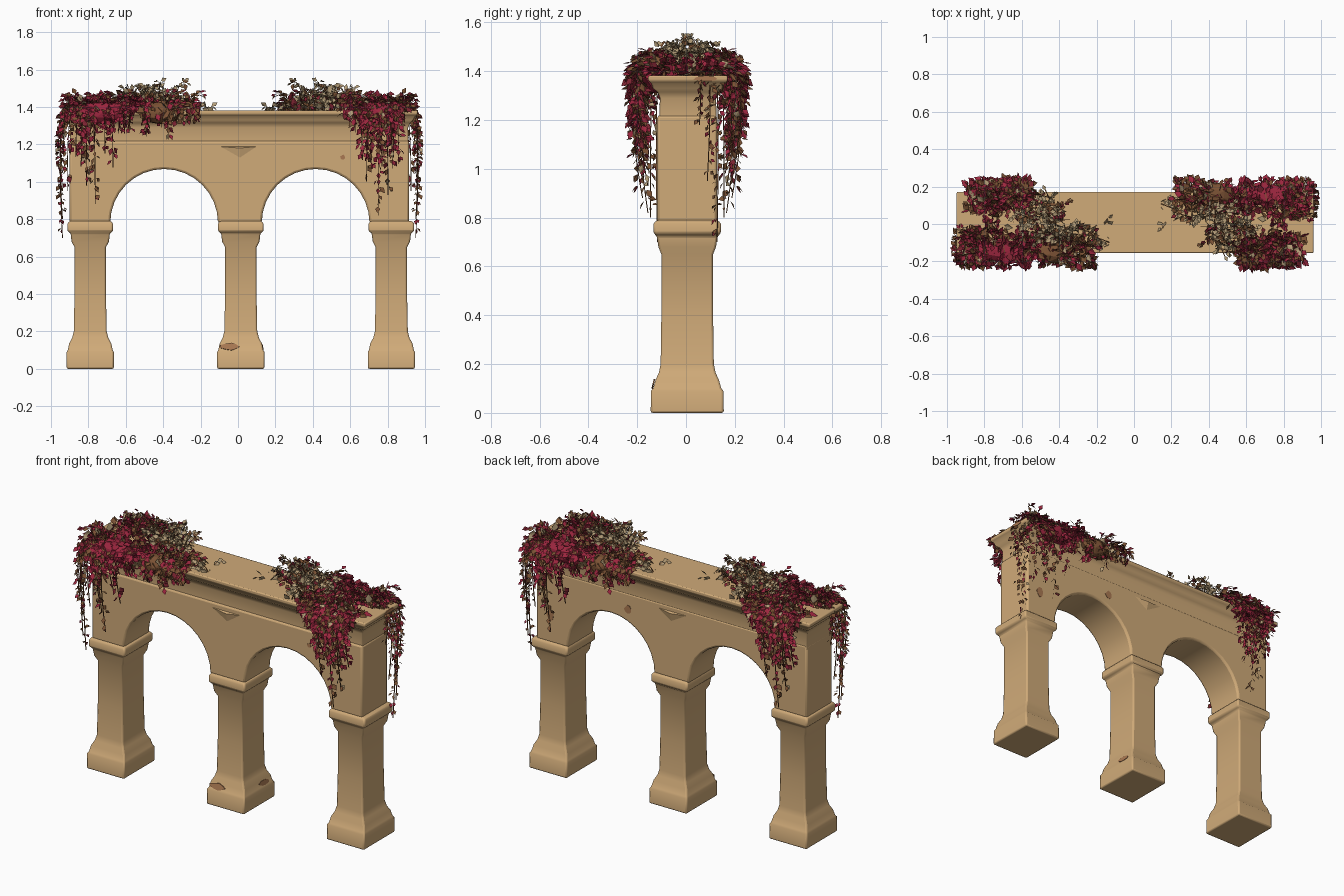
import bpy, bmesh, math, random
from mathutils import Vector, Matrix
from mathutils.geometry import interpolate_bezier

random.seed(7)
rnd = random.uniform
if "Cube" in bpy.data.objects:
    bpy.data.objects.remove(bpy.data.objects["Cube"])


def material(name, r, g, b):
    m = bpy.data.materials.new(name)
    m.use_nodes = True
    m.diffuse_color = (r, g, b, 1)
    bsdf = m.node_tree.nodes["Principled BSDF"]
    bsdf.inputs["Base Color"].default_value = (r, g, b, 1)
    bsdf.inputs["Roughness"].default_value = 0.9
    return m


STONE = material("sandstone", 0.63, 0.405, 0.19)
CLAY = material("exposed clay", 0.40, 0.19, 0.085)
FOLIAGE = [material("crimson leaf", 0.34, 0.02, 0.05),
           material("deep red leaf", 0.2, 0.017, 0.03),
           material("russet leaf", 0.2, 0.085, 0.035),
           material("dry tan leaf", 0.46, 0.34, 0.19)]
CRIMSON, DEEP, RUSSET, TAN = range(4)


def finish(name, bm, mats, bevel=0.0, smooth=True):
    me = bpy.data.meshes.new(name)
    bm.to_mesh(me)
    bm.free()
    for m in mats:
        me.materials.append(m)
    ob = bpy.data.objects.new(name, me)
    bpy.context.collection.objects.link(ob)
    if bevel:
        mod = ob.modifiers.new("worn edges", "BEVEL")
        mod.width, mod.segments = bevel, 2
        mod.limit_method, mod.angle_limit = "ANGLE", math.radians(40)
    if smooth:
        bpy.ops.object.select_all(action="DESELECT")
        ob.select_set(True)
        bpy.context.view_layer.objects.active = ob
        bpy.ops.object.shade_smooth_by_angle(angle=math.radians(50))
    return ob


def loft(name, cx, cy, rings, bevel):
    """Stack rectangles given as (z, half x, half y)."""
    bm = bmesh.new()
    loops = [[bm.verts.new((cx + sx * hx, cy + sy * hy, z))
              for sx, sy in ((-1, -1), (1, -1), (1, 1), (-1, 1))] for z, hx, hy in rings]
    for a, b in zip(loops, loops[1:]):
        for i in range(4):
            j = (i + 1) % 4
            bm.faces.new((a[i], a[j], b[j], b[i]))
    bm.faces.new(loops[0][::-1])
    bm.faces.new(loops[-1])
    return finish(name, bm, [STONE], bevel)


# Columns with flared bases and moulded capitals
COLUMN = [(0, .126, .15), (.09, .126, .148), (.1, .12, .14), (.135, .113, .13),
          (.165, .097, .116), (.2, .088, .109), (.4, .084, .106), (.65, .084, .106),
          (.68, .1, .118), (.725, .105, .125), (.735, .122, .138), (.775, .122, .138),
          (.79, .112, .126)]
for label, x in (("right", -.79), ("middle", .015), ("left", .82)):
    loft(label + "_column", x, .005, COLUMN, .012)

# Wall with two round arches
outline = [(-.9, 1.22), (-.9, .78)]
for cx in (-.395, .415):
    for i in range(17):
        a = math.pi * (1 - i / 16)
        outline.append((cx + .288 * math.cos(a), .78 + .288 * math.sin(a)))
outline += [(.915, .78), (.915, 1.22)]
bm = bmesh.new()
face = bm.faces.new([bm.verts.new((x, -.118, z)) for x, z in outline])
ext = bmesh.ops.extrude_face_region(bm, geom=[face])
moved = [v for v in ext["geom"] if isinstance(v, bmesh.types.BMVert)]
bmesh.ops.translate(bm, verts=moved, vec=(0, .246, 0))
bmesh.ops.recalc_face_normals(bm, faces=bm.faces)
finish("arched_wall", bm, [STONE], .012)

# Frieze and flared cornice
loft("cornice", .006, .008, [(1.19, .906, .118), (1.29, .904, .115), (1.315, .916, .125),
                             (1.33, .932, .145), (1.35, .942, .15), (1.36, .954, .163),
                             (1.382, .954, .163)], .006)

# Worn stone wedges above the middle column, on both faces
for side, label in ((-1, "front"), (1, "back")):
    bm = bmesh.new()
    y = .005 + side * .118
    pts = [(-.13, y, 1.19), (.13, y, 1.19), (.01, y, 1.11), (.01, y + side * .018, 1.18)]
    v = [bm.verts.new(p) for p in pts]
    for f in ((0, 1, 3), (1, 2, 3), (2, 0, 3)):
        bm.faces.new([v[i] for i in f])
    bmesh.ops.recalc_face_normals(bm, faces=bm.faces)
    finish(label + "_spandrel_wedge", bm, [STONE], smooth=False)


# Bare clay patches as thin ragged plates
def patch(name, centre, w, h, turn=0.0, tilt=0.0):
    bm = bmesh.new()
    ring = []
    for i in range(9):
        a, r = i * math.tau / 9, rnd(.75, 1.1)
        ring.append(bm.verts.new((w * r * math.cos(a), 0, h * r * math.sin(a))))
    f = bm.faces.new(ring)
    out = bmesh.ops.extrude_face_region(bm, geom=[f])
    bmesh.ops.translate(bm, vec=(0, .006, 0),
                        verts=[v for v in out["geom"] if isinstance(v, bmesh.types.BMVert)])
    bmesh.ops.recalc_face_normals(bm, faces=bm.faces)
    bm.transform(Matrix.Translation(centre) @ Matrix.Rotation(turn, 4, "Z")
                 @ Matrix.Rotation(tilt, 4, "X"))
    finish(name, bm, [CLAY], smooth=False)


patch("base_patch_front", (-.045, -.137, .119), .06, .022, tilt=-.25)
patch("base_patch_side", (.134, .06, .118), .05, .018, math.pi / 2, -.2)
patch("wall_patch_front", (.56, -.12, 1.13), .014, .015)
patch("wall_patch_back", (.3, .124, 1.12), .025, .03)
patch("wall_patch_back_low", (.82, .124, .95), .025, .035)
patch("cornice_patch", (.962, .08, 1.37), .05, .012, math.pi / 2)


# Foliage: leafy sprays along bezier paths
plants = bmesh.new()


def leaf(p, d, size, mat):
    """A folded blade turned roughly up and outwards."""
    d = d.normalized()
    s = d.cross(Vector((rnd(-.7, .7), rnd(-1.1, .1), rnd(.2, 1)))).normalized()
    n = s.cross(d)
    mid = p + d * size * .45 + n * size * .08
    w = s * size * .36
    a, l, r, t = [plants.verts.new(q) for q in (p, mid - w, mid + w, p + d * size)]
    for tri in ((a, r, t), (a, t, l)):
        plants.faces.new(tri).material_index = mat


def spray(p0, h0, h1, p1, weights, size=.056, density=2):
    ctrl = [Vector(q) for q in (p0, h0, h1, p1)]
    length = sum((b - a).length for a, b in zip(ctrl, ctrl[1:]))
    pts = interpolate_bezier(*ctrl, max(4, int(length / .025)))
    side = Vector((.002, .002, 0))
    for i, (a, b) in enumerate(zip(pts, pts[1:])):
        stem = [plants.verts.new(q) for q in (a - side, a + side, b + side, b - side)]
        plants.faces.new(stem).material_index = RUSSET
        taper = 1 - .35 * i / len(pts)
        for _ in range(density):
            spread = Vector((rnd(-1, 1), rnd(-1, 1), rnd(-.9, .7)))
            mat = random.choices(range(4), weights)[0]
            leaf(a + spread * .01, (b - a).normalized() * .8 + spread * .9,
                 size * taper * rnd(.7, 1.15), mat)


RED, BROWN, DRY = (7, 3, 2, .3), (2, 2, 6, .7), (0, 0, 1, 8)


def hang(x, bottom, weights):
    """A vine spilling over the front edge."""
    dx, out = rnd(-.04, .04), rnd(-.04, .02)
    spray((x, rnd(-.1, 0), 1.39), (x, -.16, rnd(1.4, 1.5)),
          (x + dx, -.25 + out, 1.42), (x + dx, -.16 + out * .6, bottom), weights)


def tuft(x, y, height, weights, reach=.1):
    """A short arching sprig on top."""
    a = rnd(0, math.tau)
    dx, dy = reach * math.cos(a), reach * math.sin(a) * .7
    top = 1.385 + height
    spray((x, y, 1.38), (x + dx * .2, y + dy * .2, top), (x + dx * .7, y + dy * .7, top),
          (x + dx, y + dy, 1.385 + height * rnd(.5, .95)), weights, .045)


# Wide bank on the right half, thinning towards the middle
for i in range(26):
    x = -.9 + .68 * (i + rnd(0, 1)) / 26
    near_end = x < -.68
    hang(x, rnd(1.06, 1.25) if near_end else rnd(1.22, 1.33), RED if x < -.45 else BROWN)
for x, z in ((-.88, .95), (-.8, .98), (-.78, .88), (-.84, 1.05)):
    hang(x, z, BROWN)
for _ in range(32):
    x = rnd(-.87, -.27)
    tuft(x, rnd(-.17, -.02), rnd(.02, .11), RED if x < -.5 else BROWN)

# Narrow tapering cascade on the left half
for i in range(22):
    x = .57 + .32 * (i + rnd(0, 1)) / 22
    hang(x, .95 + 1.4 * abs(x - .75) + rnd(0, .22), RED if i % 3 else BROWN)
for x, z in ((.745, .82), (.77, .93), (.72, 1.0)):
    hang(x, z, BROWN)
for _ in range(16):
    tuft(rnd(.55, .86), rnd(-.17, -.08), rnd(.03, .1), RED)

# Dry sprigs trailing towards the middle
for _ in range(18):
    tuft(rnd(.34, .58), rnd(-.14, .03), rnd(.03, .15), DRY)
for _ in range(12):
    tuft(rnd(-.5, -.3), rnd(-.1, .04), rnd(.06, .16), DRY)
for _ in range(8):
    tuft(rnd(-.3, -.13), rnd(-.1, .02), rnd(.01, .03), DRY, .08)
for _ in range(12):
    tuft(rnd(.38, .68), rnd(-.16, 0), rnd(.03, .1), BROWN)

# Long strands down the end wall
for y, z in ((.09, .95), (.12, .7), (.14, .8), (.17, 1.05), (.05, 1.18)):
    spray((.8, y, 1.39), (.95, y, 1.46), (.985, y + .02, 1.35), (.95, y + rnd(-.01, .02), z),
          BROWN, .042)

# Matted growth hugging the cornice under the leaves
for cx, w, mat in ((.75, .14, CRIMSON), (-.72, .15, CRIMSON), (-.42, .12, RUSSET)):
    got = bmesh.ops.create_icosphere(plants, subdivisions=2, radius=1)
    for v in got["verts"]:
        k = rnd(.85, 1.1)
        v.co = Vector((cx + v.co.x * w * k, -.145 + v.co.y * .065 * k, 1.37 + v.co.z * .06 * k))
        for f in v.link_faces:
            f.material_index = mat

front = finish("front_foliage", plants, FOLIAGE, smooth=False)

# The back repeats the front planting, turned half a circle
back = bpy.data.objects.new("back_foliage", front.data)
bpy.context.collection.objects.link(back)
back.matrix_world = Matrix.Translation((.012, .01, 0)) @ Matrix.Rotation(math.pi, 4, "Z")
